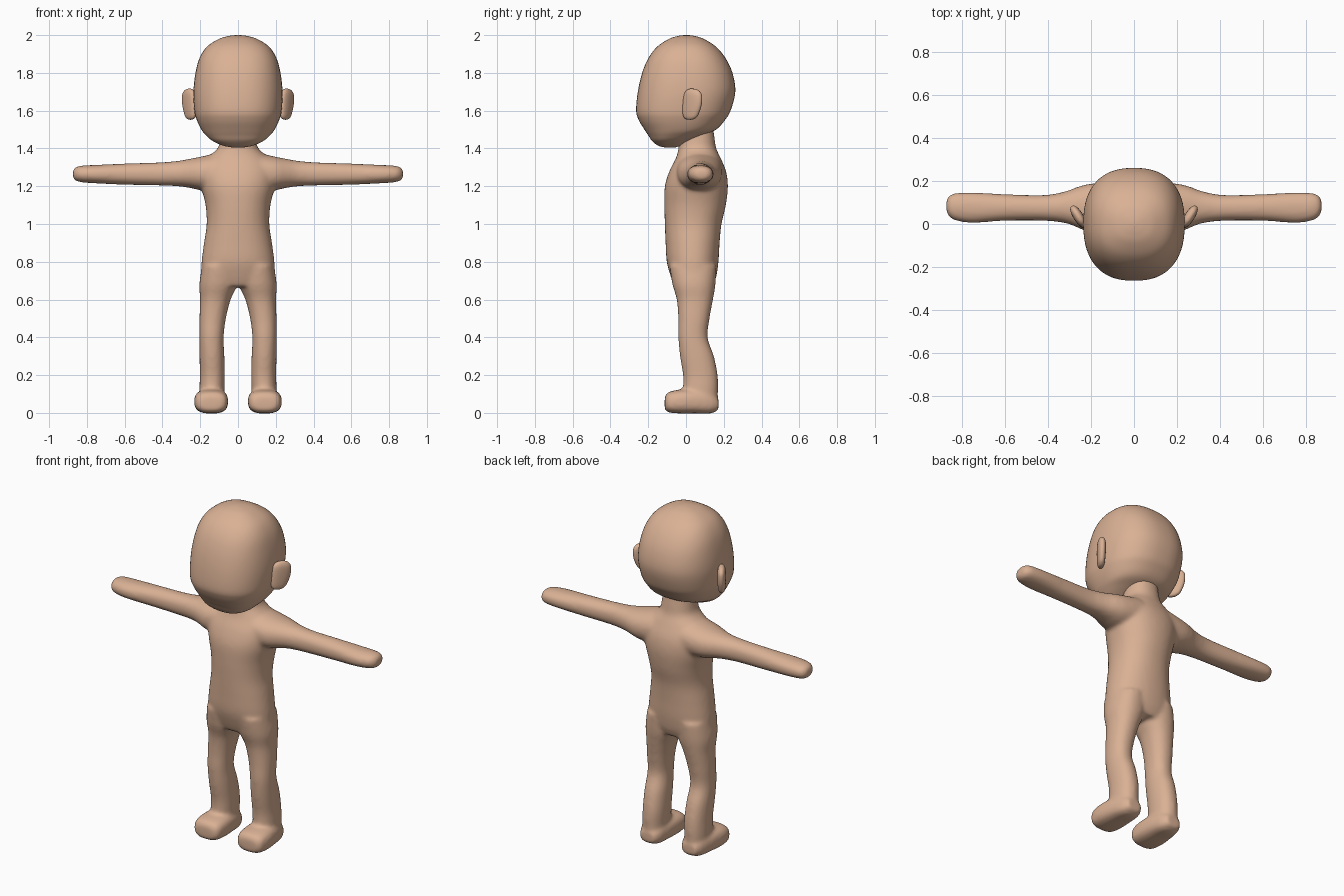
import bpy, bmesh, math
from mathutils import Matrix

cube = bpy.data.objects.get("Cube")
if cube:
    bpy.data.objects.remove(cube)

skin = bpy.data.materials.new("skin")
skin.use_nodes = True
skin.diffuse_color = (0.7, 0.44, 0.3, 1)
skin.node_tree.nodes["Principled BSDF"].inputs["Base Color"].default_value = skin.diffuse_color


def refine(stations, steps=5):
    """Catmull-Rom interpolation through the cross-section stations."""
    pts = [stations[0], *stations, stations[-1]]
    out = []
    for p0, p1, p2, p3 in zip(pts, pts[1:], pts[2:], pts[3:]):
        for i in range(steps):
            t = i / steps
            out.append([b + (c - a) * t / 2 + (a - 2.5 * b + 2 * c - d / 2) * t * t
                        + (1.5 * (b - c) + (d - a) / 2) * t ** 3
                        for a, b, c, d in zip(p0, p1, p2, p3)])
    return out + [list(stations[-1])]


def loft(bm, axis, stations, power=2.0, side=1, sides=40):
    """Stations: position on axis, two centre coordinates, two radii."""
    rings = []
    for t, ca, cb, ra, rb in refine(stations):
        ring = []
        for i in range(sides):
            ang = math.tau * i / sides
            c, s = math.cos(ang), math.sin(ang)
            co = [ca + ra * math.copysign(abs(c) ** (2 / power), c),
                  cb + rb * math.copysign(abs(s) ** (2 / power), s)]
            co.insert("xyz".index(axis), t)
            ring.append(bm.verts.new((co[0] * side, co[1], co[2])))
        rings.append(ring)
    faces = [bm.faces.new(rings[0]), bm.faces.new(rings[-1])]
    for low, high in zip(rings, rings[1:]):
        for i in range(sides):
            j = (i + 1) % sides
            faces.append(bm.faces.new((low[i], low[j], high[j], high[i])))
    bmesh.ops.recalc_face_normals(bm, faces=faces)


def finish(bm, name):
    mesh = bpy.data.meshes.new(name)
    bm.to_mesh(mesh)
    bm.free()
    mesh.materials.append(skin)
    mesh.shade_smooth()
    obj = bpy.data.objects.new(name, mesh)
    bpy.context.collection.objects.link(obj)
    return obj


# Body: torso, arms, legs and feet fused into one skin
torso = [(.67, 0, .04, .16, .1), (.72, 0, .04, .193, .12), (.8, 0, .035, .193, .137),
         (.9, 0, .035, .18, .143), (1, 0, .038, .166, .15), (1.1, 0, .048, .172, .163),
         (1.2, 0, .055, .195, .167), (1.28, 0, .062, .2, .15), (1.35, 0, .065, .16, .118),
         (1.4, 0, .06, .108, .1), (1.45, 0, .058, .095, .094), (1.54, 0, .055, .085, .085)]
arm = [(.1, .07, 1.277, .125, .1), (.2, .073, 1.268, .115, .088), (.26, .078, 1.268, .096, .076),
       (.32, .078, 1.267, .074, .067), (.42, .075, 1.265, .06, .061), (.6, .077, 1.264, .062, .056),
       (.75, .076, 1.264, .071, .049), (.83, .08, 1.265, .064, .044), (.86, .083, 1.265, .05, .036),
       (.874, .085, 1.265, .028, .02)]
leg = [(.78, .1, .037, .09, .125), (.68, .105, .042, .1, .114), (.6, .12, .047, .081, .096),
       (.5, .134, .042, .07, .083), (.4, .14, .037, .064, .078), (.3, .138, .058, .066, .09),
       (.2, .136, .076, .066, .092), (.12, .138, .078, .066, .092), (.03, .138, .08, .06, .085)]
foot = [(-.113, .142, .05, .05, .03), (-.095, .142, .056, .08, .053), (-.03, .142, .06, .09, .063),
        (.05, .14, .06, .084, .063), (.13, .137, .052, .068, .055), (.172, .137, .045, .045, .03)]
bm = bmesh.new()
loft(bm, "z", torso, 2.2)
for side in (1, -1):
    loft(bm, "x", arm, 2.2, side)
    loft(bm, "z", leg, 2.2, side)
    loft(bm, "y", foot, 2.8, side)
body = finish(bm, "body")
remesh = body.modifiers.new("fuse", "REMESH")
remesh.mode = "VOXEL"
remesh.voxel_size = .01
remesh.use_smooth_shade = True
smooth = body.modifiers.new("soften", "SMOOTH")
smooth.factor = .5
smooth.iterations = 12

# Head
head = [(1.406, 0, -.085, .035, .03), (1.415, 0, -.088, .08, .06), (1.44, 0, -.08, .135, .1),
        (1.47, 0, -.055, .17, .145), (1.5, 0, -.03, .194, .19), (1.55, 0, -.022, .218, .228),
        (1.6, 0, -.014, .231, .25), (1.7, 0, .003, .236, .258), (1.8, 0, .007, .225, .239),
        (1.88, 0, .005, .203, .203), (1.94, 0, .003, .163, .154), (1.98, 0, .002, .1, .092),
        (1.995, 0, .002, .05, .046), (2, 0, .002, .012, .012)]
bm = bmesh.new()
loft(bm, "z", head, 2.4, sides=64)
finish(bm, "head")

# Ears: flattened pads turned outward and leaning back
ear = [(-.084, 0, -.012, .006, .012), (-.077, 0, -.01, .014, .03), (-.055, 0, -.005, .02, .046),
       (0, 0, 0, .023, .056), (.05, 0, 0, .022, .053), (.073, 0, 0, .015, .036), (.081, 0, 0, .006, .014)]
for side, name in ((1, "left_ear"), (-1, "right_ear")):
    bm = bmesh.new()
    loft(bm, "z", ear, 2.3, side)
    bmesh.ops.transform(bm, verts=bm.verts, matrix=(
        Matrix.Translation((.258 * side, .033, 1.635)) @ Matrix.Rotation(-side * math.radians(32), 4, "Z")
        @ Matrix.Rotation(math.radians(-7), 4, "X")))
    finish(bm, name)
